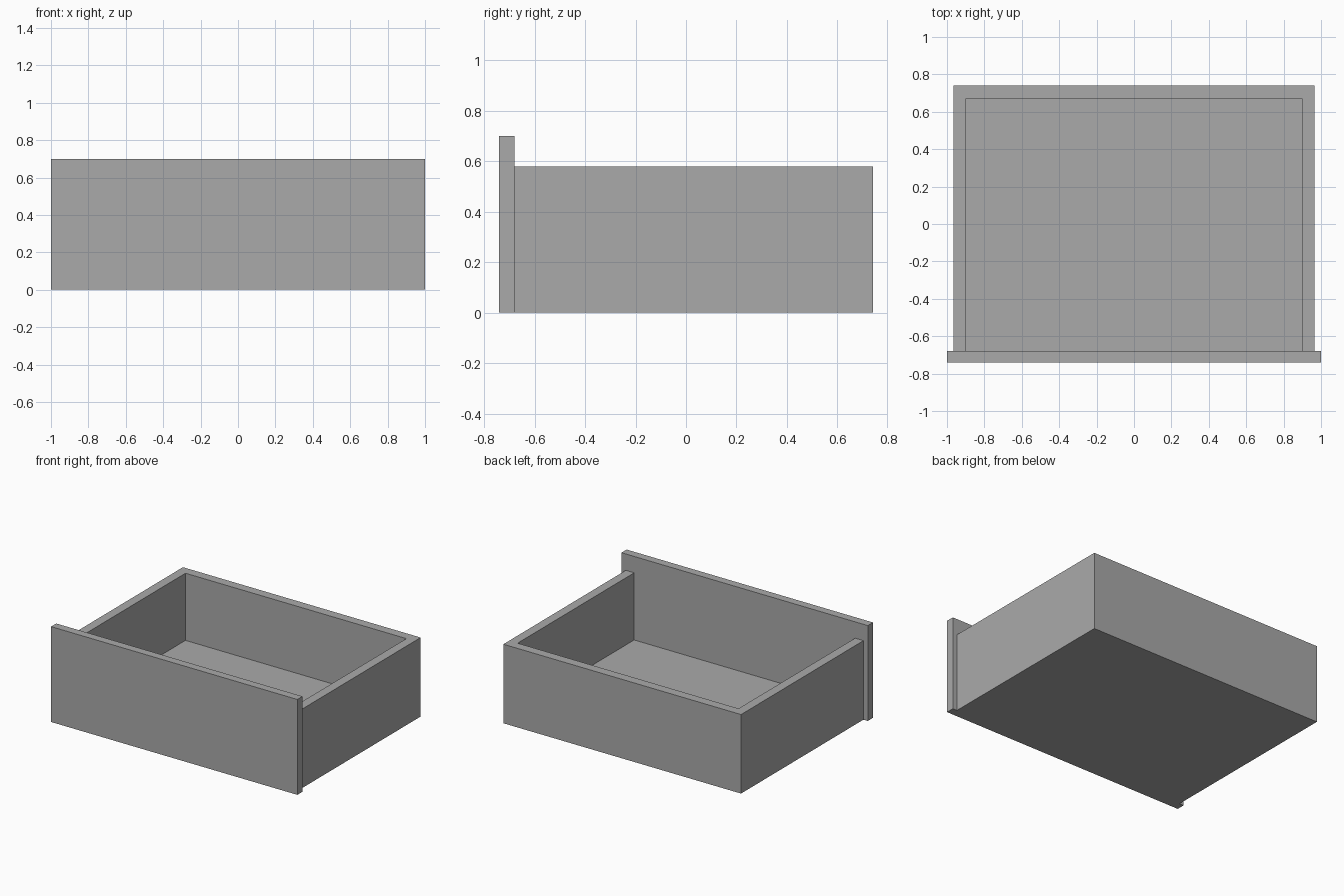
import bpy
import bmesh

cube = bpy.data.objects.get("Cube")
if cube:
    bpy.data.objects.remove(cube, do_unlink=True)

# Plain grey paint
grey = bpy.data.materials.new("plain_grey")
colour = (0.4, 0.4, 0.4, 1)
grey.diffuse_color = colour
grey.use_nodes = True
grey.node_tree.nodes["Principled BSDF"].inputs["Base Color"].default_value = colour

HALF_W, FRONT, BACK = 0.965, -0.68, 0.74
WALL, HEIGHT, FLOOR = 0.068, 0.58, 0.087


def add_object(name, bm):
    bmesh.ops.recalc_face_normals(bm, faces=bm.faces)
    mesh = bpy.data.meshes.new(name)
    bm.to_mesh(mesh)
    bm.free()
    mesh.materials.append(grey)
    obj = bpy.data.objects.new(name, mesh)
    bpy.context.collection.objects.link(obj)


def prism(name, outline, z0, z1):
    """Extrude a flat outline from z0 up to z1."""
    bm = bmesh.new()
    base = bm.faces.new([bm.verts.new((x, y, z0)) for x, y in outline])
    top = bmesh.ops.extrude_face_region(bm, geom=[base])["geom"]
    verts = [v for v in top if isinstance(v, bmesh.types.BMVert)]
    bmesh.ops.translate(bm, verts=verts, vec=(0, 0, z1 - z0))
    add_object(name, bm)


def rectangle(half_width, y0, y1):
    return [(-half_width, y0), (half_width, y0), (half_width, y1), (-half_width, y1)]


# U-shaped side and back walls, open toward the front panel
inner = HALF_W - WALL
right_half = [(HALF_W, FRONT), (HALF_W, BACK)]
left_half = [(-x, y) for x, y in reversed(right_half)]
recess = [(-inner, FRONT), (-inner, BACK - WALL), (inner, BACK - WALL), (inner, FRONT)]
prism("drawer_walls", right_half + left_half + recess, 0, HEIGHT)

# Thick floor fitted between the walls
prism("drawer_floor", rectangle(inner, FRONT, BACK - WALL), 0, FLOOR)

# Wider and taller front panel
prism("front_panel", rectangle(1.0, -0.74, FRONT), 0, 0.70)
